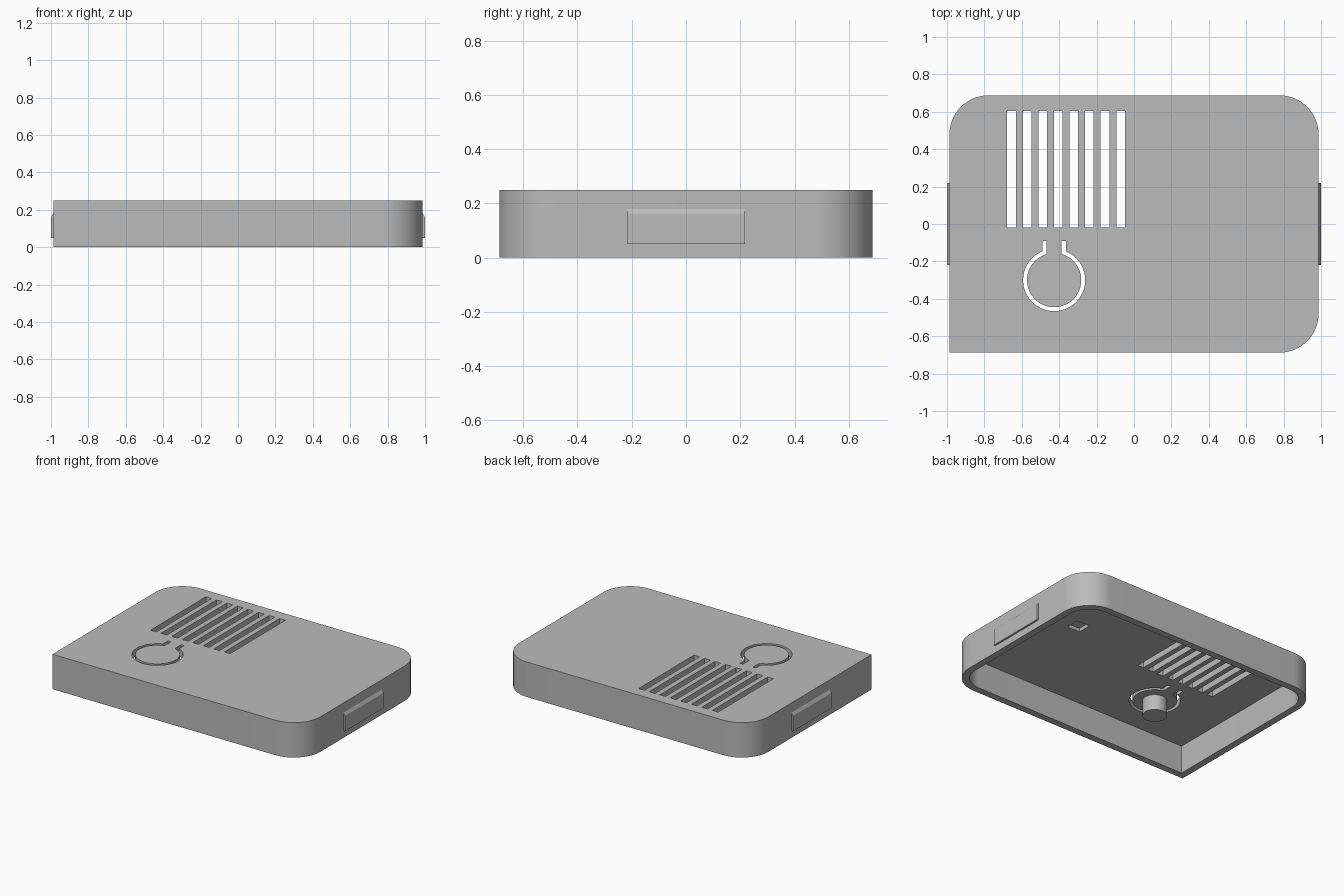
import bpy, bmesh, math
from math import sin, cos, asin, acos, pi

cube = bpy.data.objects.get("Cube")
if cube:
    bpy.data.objects.remove(cube)

grey = bpy.data.materials.new("plain_grey")
grey.use_nodes = True
GREY = (0.5, 0.5, 0.5, 1)
grey.diffuse_color = GREY
grey.node_tree.nodes["Principled BSDF"].inputs["Base Color"].default_value = GREY


def arc(cx, cy, r, a0, a1, n=16):
    return [(cx + r * cos(a0 + (a1 - a0) * i / n), cy + r * sin(a0 + (a1 - a0) * i / n))
            for i in range(n + 1)]


def prism(name, outline, low, high, axes="xyz"):
    """Extrude a closed outline; axes tells where outline u, v and depth go."""
    bm = bmesh.new()
    place = lambda u, v, d: [dict(zip(axes, (u, v, d)))[k] for k in "xyz"]
    face = bm.faces.new([bm.verts.new(place(u, v, low)) for u, v in outline])
    grown = bmesh.ops.extrude_face_region(bm, geom=[face])
    shift = place(0, 0, high - low)
    bmesh.ops.translate(bm, vec=shift, verts=[e for e in grown["geom"] if isinstance(e, bmesh.types.BMVert)])
    bmesh.ops.recalc_face_normals(bm, faces=bm.faces)
    mesh = bpy.data.meshes.new(name)
    bm.to_mesh(mesh)
    bm.free()
    mesh.materials.append(grey)
    ob = bpy.data.objects.new(name, mesh)
    bpy.context.collection.objects.link(ob)
    return ob


def box(x0, x1, y0, y1):
    return [(x0, y0), (x1, y0), (x1, y1), (x0, y1)]


def cover_outline(inset):
    """Three round corners and one square front corner."""
    x, y, r = 0.987 - inset, 0.688 - inset, 0.21 - inset
    return ([(-x, -y)] + arc(x - r, r - y, r, -pi / 2, 0)
            + arc(x - r, y - r, r, 0, pi / 2) + arc(r - x, y - r, r, pi / 2, pi))


HEIGHT, WALL, ROOF = 0.25, 0.05, 0.2
cover = prism("cover_shell", cover_outline(0), 0, HEIGHT)
cutters = [prism("hollow_cutter", cover_outline(WALL), -0.1, ROOF)]

# Vent slots
for i in range(8):
    x = -0.655 + 0.0833 * i
    cutters.append(prism("vent_cutter", box(x - 0.023, x + 0.023, -0.02, 0.605), 0.1, 0.4))

# Keyhole groove that frees the push button
bx, by, outer, inner, gap_out, gap_in, top = -0.427, -0.3, 0.166, 0.145, 0.063, 0.04, -0.09
ao, ai = acos(gap_out / outer), acos(gap_in / inner)
groove = (arc(bx, by, outer, pi - ao, 2 * pi + ao, 48) + [(bx + gap_out, top), (bx + gap_in, top)]
          + arc(bx, by, inner, 2 * pi + ai, pi - ai, 48) + [(bx - gap_in, top), (bx - gap_out, top)])
cutters.append(prism("button_groove_cutter", groove, 0.1, 0.4))

# Shallow pocket inside the roof
cutters.append(prism("pocket_cutter", box(0.52, 0.62, 0.07, 0.17), 0.1, 0.225))

for c in cutters:
    c.hide_render = True
    c.hide_set(True)
    mod = cover.modifiers.new(c.name, "BOOLEAN")
    mod.operation, mod.solver, mod.object = "DIFFERENCE", "EXACT", c

# Button post under the roof
post = prism("button_post", arc(bx, by, 0.08, 0, 2 * pi * 31 / 32, 31), 0.09, ROOF + 0.01)

# Snap tabs on both sides, with a sloped top
for name, s in (("left_tab", 1), ("right_tab", -1)):
    prism(name, [(s * 0.97, 0.05), (s, 0.05), (s, 0.16), (s * 0.987, 0.18), (s * 0.97, 0.18)],
          -0.218, 0.218, "xzy")

# Bake the cuts and smooth the round walls
bpy.context.view_layer.update()
deps = bpy.context.evaluated_depsgraph_get()
cut_mesh = bpy.data.meshes.new_from_object(cover.evaluated_get(deps))
cover.modifiers.clear()
cover.data = cut_mesh
for c in cutters:
    bpy.data.objects.remove(c)
for ob in (cover, post):
    bpy.ops.object.select_all(action="DESELECT")
    ob.select_set(True)
    bpy.context.view_layer.objects.active = ob
    bpy.ops.object.shade_smooth_by_angle(angle=math.radians(30))
